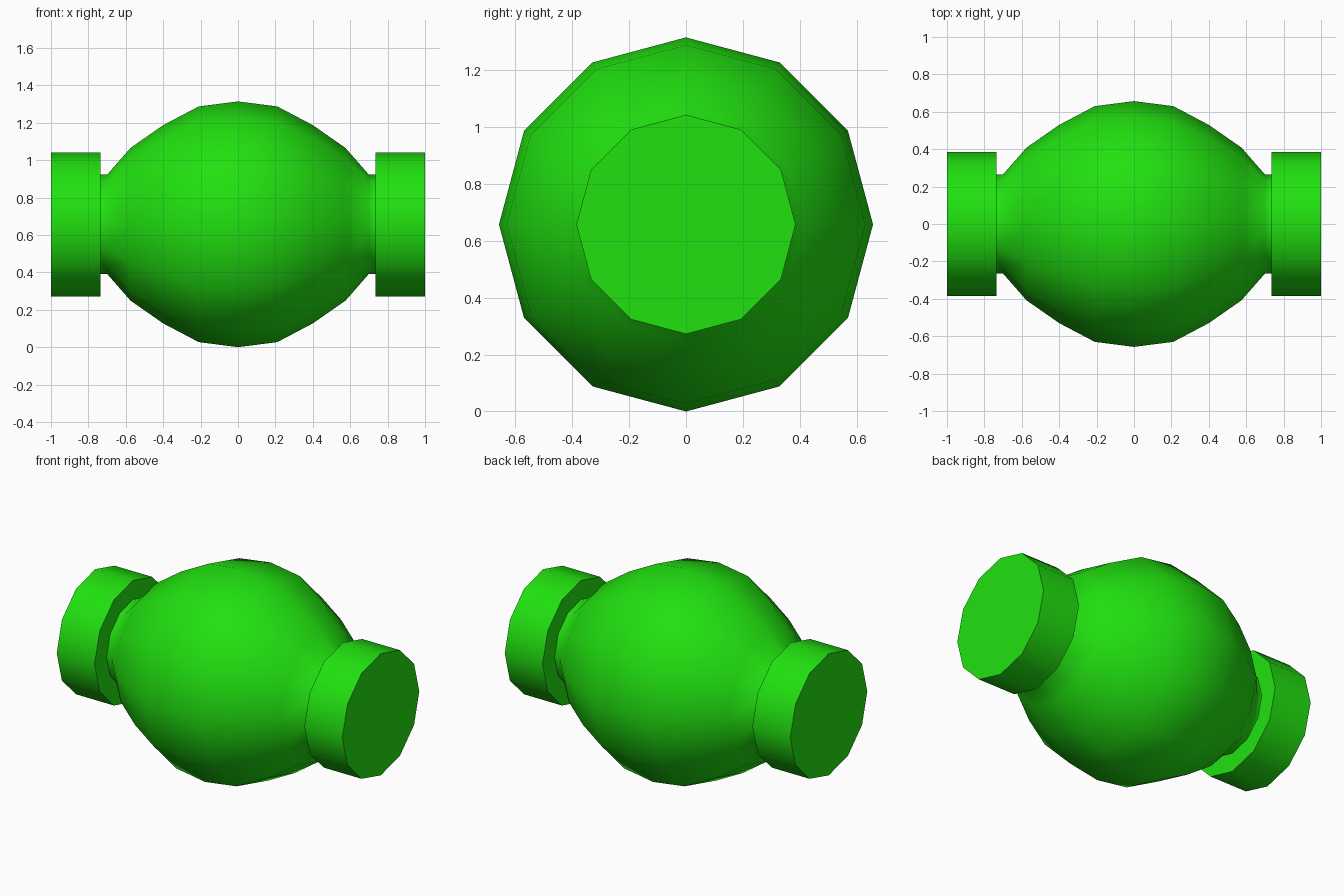
import bpy, bmesh, math

if "Cube" in bpy.data.objects:
    bpy.data.objects.remove(bpy.data.objects["Cube"])

SIDES = 12
AXIS_Z = 0.657

green = bpy.data.materials.new("green")
green.diffuse_color = (0.015, 0.75, 0.005, 1)
green.use_nodes = True
green.node_tree.nodes["Principled BSDF"].inputs["Base Color"].default_value = green.diffuse_color


def lathe_x(name, profile):
    """Revolve (x, radius) points round the horizontal axis and close both ends."""
    bm = bmesh.new()
    rings = []
    for x, r in profile:
        rings.append([bm.verts.new((x, r * math.sin(a), r * math.cos(a)))
                      for a in (2 * math.pi * i / SIDES for i in range(SIDES))])
    for a, b in zip(rings, rings[1:]):
        for i in range(SIDES):
            j = (i + 1) % SIDES
            bm.faces.new((a[i], a[j], b[j], b[i]))
    bm.faces.new(rings[0])
    bm.faces.new(rings[-1])
    bmesh.ops.recalc_face_normals(bm, faces=bm.faces)
    mesh = bpy.data.meshes.new(name)
    bm.to_mesh(mesh)
    bm.free()
    mesh.materials.append(green)
    obj = bpy.data.objects.new(name, mesh)
    obj.location.z = AXIS_Z
    bpy.context.collection.objects.link(obj)
    bpy.ops.object.select_all(action='DESELECT')
    obj.select_set(True)
    bpy.context.view_layer.objects.active = obj
    bpy.ops.object.shade_smooth_by_angle(angle=math.radians(55))
    return obj


# Barrel body with a short neck at each end, mirrored profile
half = [(0.21, 0.63), (0.40, 0.53), (0.575, 0.408), (0.70, 0.265), (0.737, 0.265)]
lathe_x("barrel_body", [(-x, r) for x, r in reversed(half)] + [(0, AXIS_Z)] + half)

# Wide end collars
for side, name in ((-1, "left_collar"), (1, "right_collar")):
    lathe_x(name, [(side * 0.735, 0.385), (side * 1.0, 0.385)])
